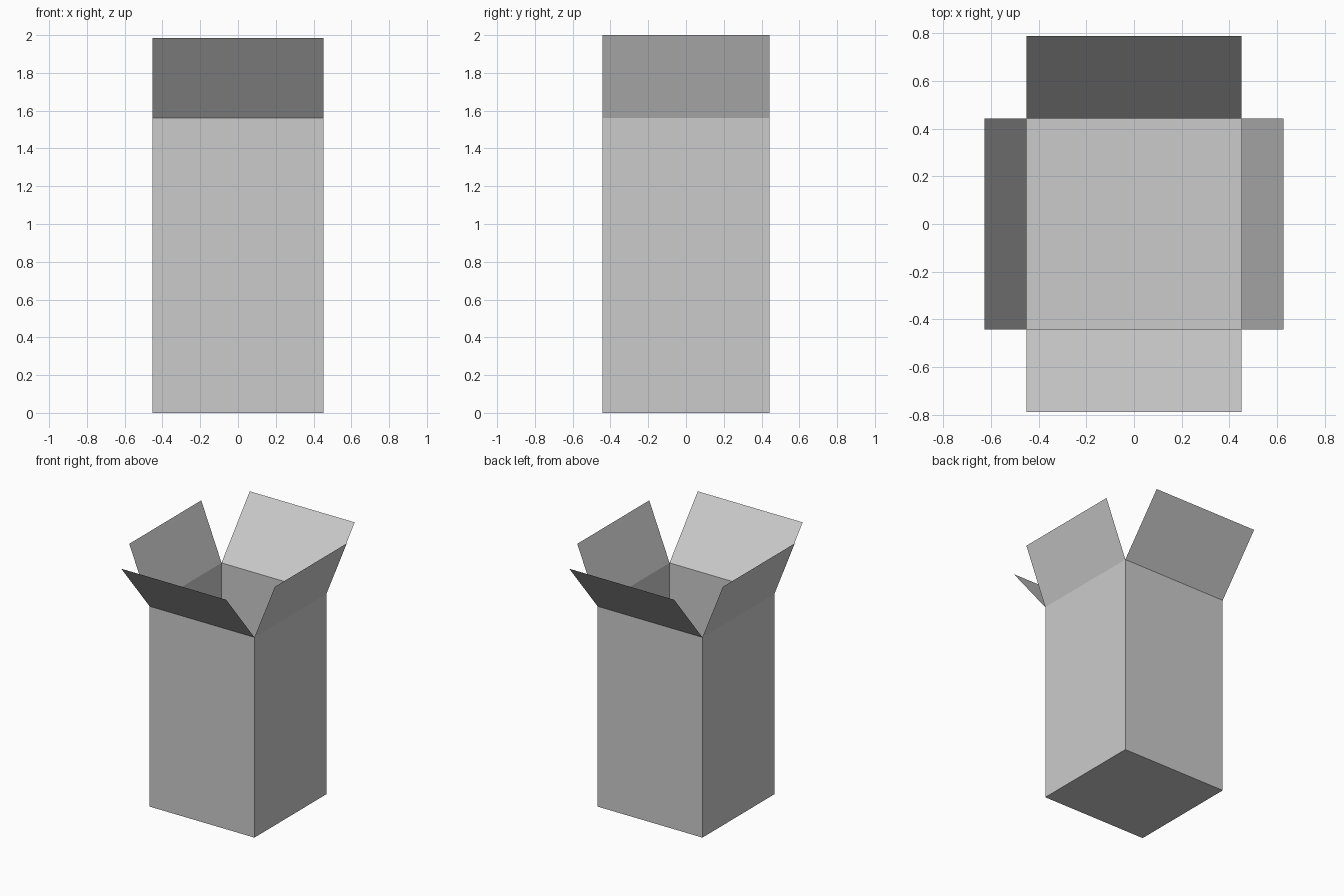
import bpy
import bmesh
from mathutils import Vector

cube = bpy.data.objects.get("Cube")
if cube:
    bpy.data.objects.remove(cube, do_unlink=True)

HALF_X, HALF_Y, HINGE_Z = 0.452, 0.443, 1.56


def add_object(name, bm):
    mesh = bpy.data.meshes.new(name)
    bm.to_mesh(mesh)
    bm.free()
    obj = bpy.data.objects.new(name, mesh)
    bpy.context.collection.objects.link(obj)
    return obj


def add_flap(name, outward, half_width, hinge, tip, tip_z):
    """Flat card sheet tilted outwards from the hinge on the box rim."""
    outward = Vector(outward)
    along = Vector((0, 0, 1)).cross(outward) * half_width
    low = outward * hinge + Vector((0, 0, HINGE_Z))
    high = outward * tip + Vector((0, 0, tip_z))
    bm = bmesh.new()
    corners = (low - along, low + along, high + along, high - along)
    bm.faces.new([bm.verts.new(c) for c in corners])
    add_object(name, bm)


# Box body: walls and base of thin card, open at the top
bm = bmesh.new()
bmesh.ops.create_cube(bm, size=1)
bmesh.ops.translate(bm, verts=bm.verts, vec=(0, 0, 0.5))
bmesh.ops.scale(bm, verts=bm.verts, vec=(2 * HALF_X, 2 * HALF_Y, HINGE_Z))
bm.normal_update()
lid = [f for f in bm.faces if f.normal.z > 0.5]
bmesh.ops.delete(bm, geom=lid, context='FACES_ONLY')
add_object("box_body", bm)

# Flaps: narrow pair at the sides, wider-opened pair at front and back
for side, label in ((1, "left"), (-1, "right")):
    add_flap(label + "_flap", (side, 0, 0), HALF_Y, HALF_X, 0.627, 2.0)
for side, label in ((-1, "front"), (1, "back")):
    add_flap(label + "_flap", (0, side, 0), HALF_X, HALF_Y, 0.79, 1.985)
